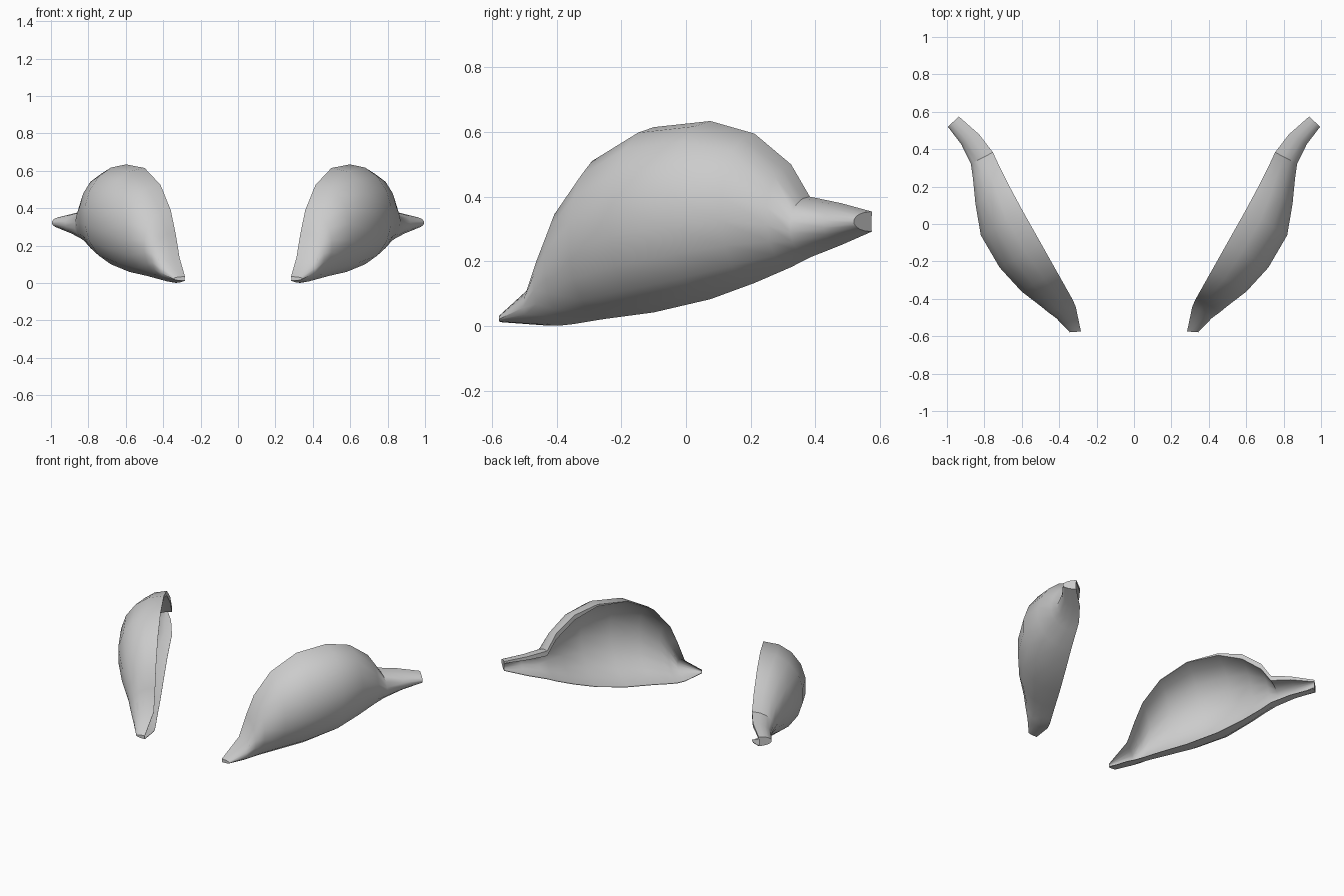
import bpy, bmesh, math

if "Cube" in bpy.data.objects:
    bpy.data.objects.remove(bpy.data.objects["Cube"])

# Each shell is a shallow dish lofted along a diagonal axis in plan.
ALONG = (0.49, 0.87)     # from front tip to back tip
OUT = (0.87, -0.49)      # direction the dish bulges
SEGS = 9

# position at rim, position at bulge, rim offset, bulge offset, top z, bottom z, rim wall
STATIONS = [
    (-0.362, -0.336, 0.530, 0.585, 0.034, 0.012, 0.000),
    (-0.229, -0.235, 0.488, 0.612, 0.135, 0.002, 0.000),
    (-0.178, -0.185, 0.485, 0.635, 0.270, 0.001, 0.000),
    (-0.127, -0.135, 0.485, 0.655, 0.390, 0.006, 0.000),
    (-0.015, -0.020, 0.485, 0.705, 0.525, 0.022, 0.000),
    (0.158, 0.150, 0.485, 0.745, 0.615, 0.042, 0.000),
    (0.360, 0.350, 0.485, 0.748, 0.634, 0.083, 0.010),
    (0.515, 0.510, 0.482, 0.690, 0.595, 0.133, 0.030),
    (0.641, 0.640, 0.475, 0.632, 0.500, 0.182, 0.035),
    (0.705, 0.710, 0.470, 0.605, 0.400, 0.212, 0.030),
    (0.825, 0.825, 0.487, 0.598, 0.380, 0.250, 0.020),
    (0.962, 0.942, 0.535, 0.614, 0.354, 0.292, 0.010),
]


def section(station, side):
    """Closed C-shaped section: outer arc down, inner arc back up."""
    t_rim, t_out, c_rim, c_out, top, bottom, wall = station
    solid = station in (STATIONS[0], STATIONS[-1])   # tips are filled
    depth = c_out - c_rim
    points = []
    for inner, order in ((False, range(SEGS + 1)), (True, range(SEGS, -1, -1))):
        for i in order:
            a = math.pi * i / SEGS
            # the wall is thickest at the top rim and thins to a sharp lower lip
            inset = (0.003 + wall * (1 + math.cos(a)) / 2) if inner else 0
            d = 0.002 if inner and solid else depth - inset
            bulge = max(math.sin(a), 0) ** 0.95 * d / depth
            t = t_rim + (t_out - t_rim) * bulge
            c = c_rim + depth * bulge
            z = (top + bottom) / 2 + ((top - bottom) / 2 - inset) * math.cos(a)
            points.append((side * (t * ALONG[0] + c * OUT[0]),
                           t * ALONG[1] + c * OUT[1], z))
    return points


def make_shell(name, side):
    bm = bmesh.new()
    rings = [[bm.verts.new(p) for p in section(s, side)] for s in STATIONS]
    n = len(rings[0])
    for a, b in zip(rings, rings[1:]):
        for i in range(n):
            j = (i + 1) % n
            bm.faces.new((a[i], a[j], b[j], b[i]))
    # end caps at both tips, in strips across the wall
    for ring in (rings[0], rings[-1]):
        for i in range(SEGS):
            bm.faces.new((ring[i], ring[i + 1], ring[n - 2 - i], ring[n - 1 - i]))
    bmesh.ops.recalc_face_normals(bm, faces=bm.faces)
    mesh = bpy.data.meshes.new(name)
    bm.to_mesh(mesh)
    bm.free()
    obj = bpy.data.objects.new(name, mesh)
    bpy.context.collection.objects.link(obj)
    bpy.ops.object.select_all(action='DESELECT')
    obj.select_set(True)
    bpy.context.view_layer.objects.active = obj
    bpy.ops.object.shade_smooth_by_angle(angle=math.radians(40))


# Mirrored pair
make_shell("right_shell", 1)
make_shell("left_shell", -1)
